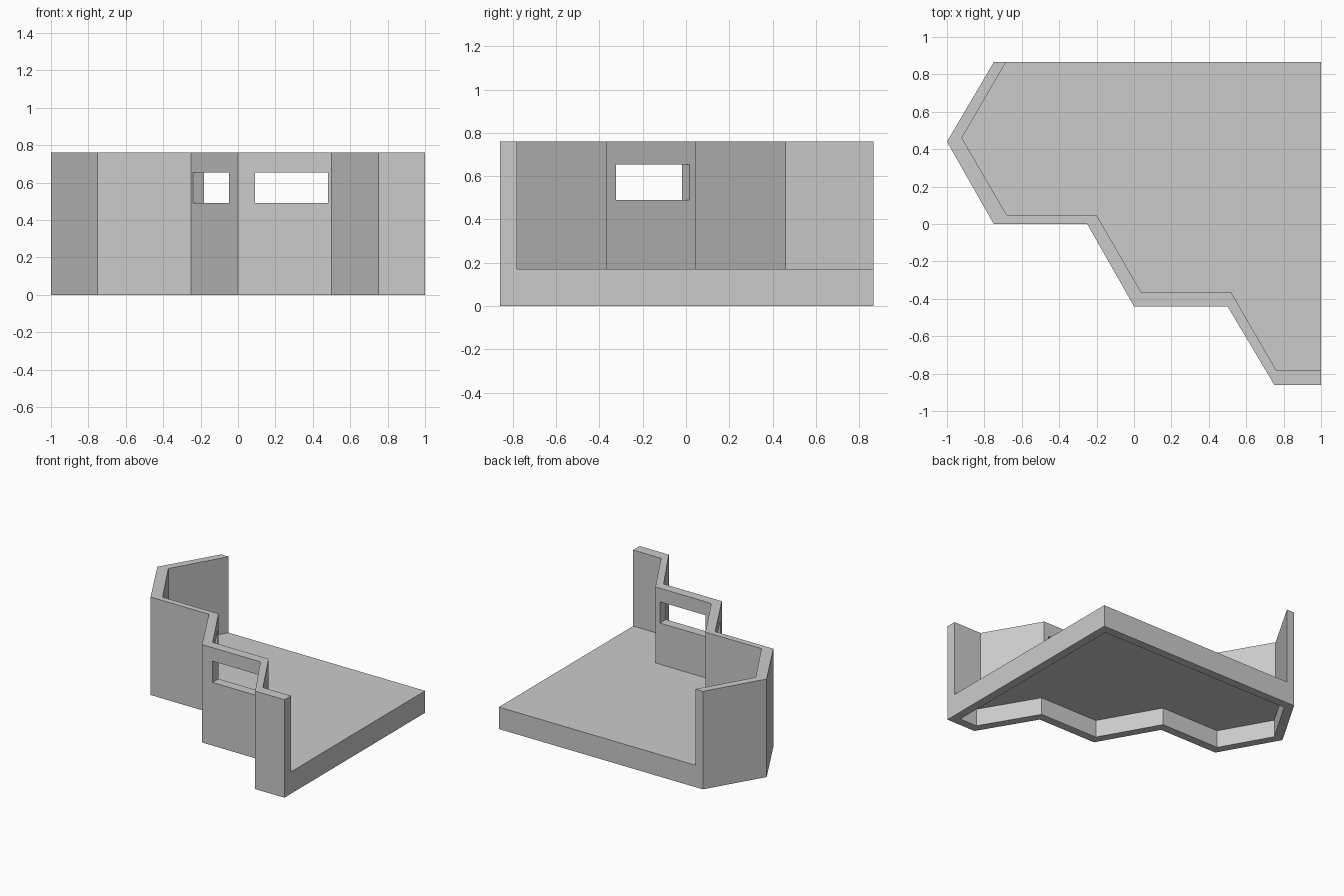
import bpy
import bmesh
from math import atan2, tan, pi
from mathutils import Matrix, Vector

default = bpy.data.objects.get("Cube")
if default:
    bpy.data.objects.remove(default, do_unlink=True)

# Single plain grey
grey = bpy.data.materials.new("plain_grey")
grey.use_nodes = True
colour = (0.6, 0.6, 0.6, 1)
grey.diffuse_color = colour
grey.node_tree.nodes["Principled BSDF"].inputs["Base Color"].default_value = colour


def prism(name, outline, bottom, top):
    """Extrude a counter-clockwise outline between two heights."""
    bm = bmesh.new()
    base = bm.faces.new([bm.verts.new((x, y, bottom)) for x, y in outline])
    new = bmesh.ops.extrude_face_region(bm, geom=[base])["geom"]
    bmesh.ops.translate(bm, vec=(0, 0, top - bottom),
                        verts=[v for v in new if isinstance(v, bmesh.types.BMVert)])
    bmesh.ops.recalc_face_normals(bm, faces=bm.faces)
    mesh = bpy.data.meshes.new(name)
    bm.to_mesh(mesh)
    bm.free()
    mesh.materials.append(grey)
    obj = bpy.data.objects.new(name, mesh)
    bpy.context.collection.objects.link(obj)
    return obj


def offset(outline, width):
    """Shrink a counter-clockwise outline by an even width."""
    pts = [Vector(p) for p in outline]
    result = []
    for i, p in enumerate(pts):
        a = (p - pts[i - 1]).normalized()
        b = (pts[(i + 1) % len(pts)] - p).normalized()
        na, nb = Vector((-a.y, a.x)), Vector((-b.y, b.x))
        result.append(p + (na + nb) * width / (1 + na.dot(nb)))
    return [tuple(p) for p in result]


def window_box(name, start, end):
    """Box through a wall, running along the wall's outer face."""
    a, b = Vector(start), Vector(end)
    along = (b - a).normalized()
    inward = Vector((-along.y, along.x)) * 0.15
    outline = [a - inward, b - inward, b + inward, a + inward]
    return prism(name, [tuple(p) for p in outline], 0.49, 0.655)


def cut(target, cutter):
    cutter.hide_render = True
    mod = target.modifiers.new("cut", "BOOLEAN")
    mod.operation = "DIFFERENCE"
    mod.solver = "EXACT"
    mod.object = cutter
    bpy.context.view_layer.objects.active = target
    bpy.ops.object.modifier_apply(modifier=mod.name)
    bpy.data.objects.remove(cutter, do_unlink=True)


# Zigzag outer and inner wall lines
outer = [(-0.75, 0.865), (-1, 0.44), (-0.75, 0), (-0.25, 0),
         (0, -0.44), (0.5, -0.44), (0.75, -0.86), (1, -0.86)]
inner = [(-0.685, 0.865), (-0.92, 0.46), (-0.68, 0.047), (-0.2, 0.047),
         (0.04, -0.367), (0.52, -0.367), (0.76, -0.78), (1, -0.78)]
footprint = outer + [(1, 0.865)]

# Solid body, hollowed into floor and walls
shell = prism("floor_and_walls", footprint, 0, 0.76)
room = [(-0.51, 1.167)] + inner[1:-1] + [(1.2, -0.78), (1.2, 1.167)]
cut(shell, prism("room_cutter", room, 0.17, 1))

# Recess under the floor
cut(shell, prism("recess_cutter", offset(footprint, 0.065), -0.1, 0.135))

# Window openings in the front and slanted walls
cut(shell, window_box("front_window_cutter", (0.09, -0.44), (0.48, -0.44)))
cut(shell, window_box("slanted_window_cutter", (-0.24, -0.018), (-0.047, -0.357)))

for face in shell.data.polygons:
    face.use_smooth = False
